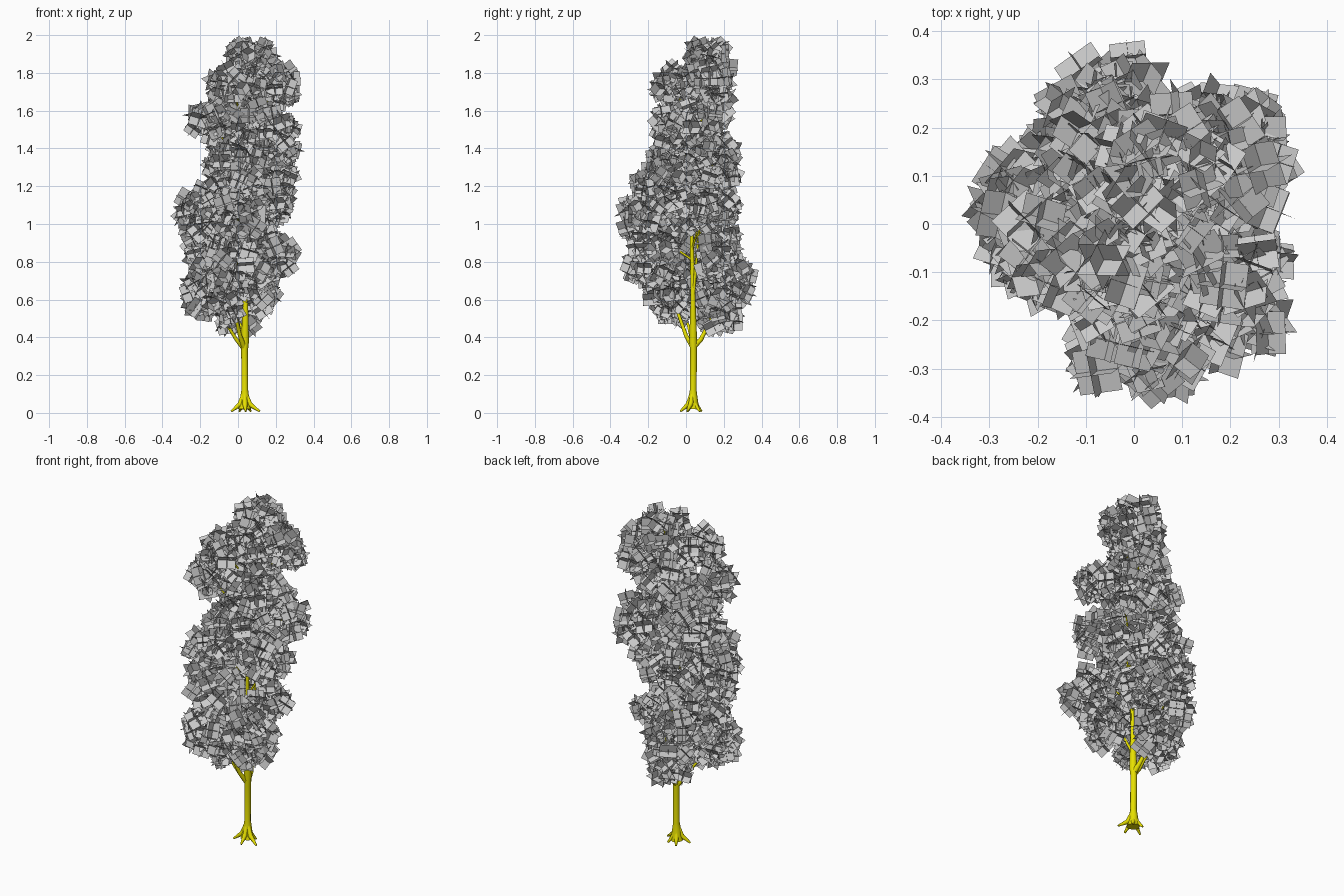
import bpy, bmesh, math, random
from mathutils import Vector, Quaternion

if "Cube" in bpy.data.objects:
    bpy.data.objects.remove(bpy.data.objects["Cube"])

random.seed(7)

bark = bpy.data.materials.new("bark_yellow")
bark.diffuse_color = (0.8, 0.75, 0.0, 1)
bark.use_nodes = True
bark.node_tree.nodes["Principled BSDF"].inputs["Base Color"].default_value = bark.diffuse_color


def tubes(name, paths):
    """Tapered round limbs; each path is a list of (x, y, z, radius)."""
    cu = bpy.data.curves.new(name, 'CURVE')
    cu.dimensions = '3D'
    cu.bevel_depth = 1.0
    cu.bevel_resolution = 2
    cu.use_fill_caps = True
    for pts in paths:
        sp = cu.splines.new('POLY')
        sp.points.add(len(pts) - 1)
        for p, (x, y, z, r) in zip(sp.points, pts):
            p.co = (x, y, z, 1)
            p.radius = r
    cu.materials.append(bark)
    ob = bpy.data.objects.new(name, cu)
    bpy.context.collection.objects.link(ob)
    return ob


# Trunk, flared at the foot and running up through the crown
spine = [(.035, .035, .02, .036), (.035, .037, .06, .027), (.036, .038, .12, .018),
         (.035, .04, .33, .018), (.037, .038, .38, .021), (.04, .037, .6, .013),
         (.04, .03, .95, .01), (.05, .05, 1.3, .009), (.05, .08, 1.6, .007),
         (.06, .11, 1.85, .003)]
tubes("trunk", [spine])

# Roots spreading around the foot
roots = []
for deg, length in ((200, .075), (275, .065), (340, .085), (50, .05), (120, .055)):
    dx, dy = math.cos(math.radians(deg)), math.sin(math.radians(deg))
    roots.append([(.035 + dx * length * t, .035 + dy * length * t, z, r)
                  for t, z, r in ((.1, .1, .01), (.35, .045, .014),
                                  (.65, .028, .01), (1, .008, .005))])
tubes("roots", roots)

# Leaf masses that make up the crown: centre and outer radius
masses = [
    (.06, .12, 1.87, .14), (.21, .13, 1.74, .14), (.02, .08, 1.72, .15),
    (-.04, -.08, 1.74, .125), (-.16, -.06, 1.55, .125), (.05, .1, 1.55, .17),
    (.2, -.05, 1.5, .14), (.19, .14, 1.31, .165), (.02, -.06, 1.36, .17),
    (-.04, .12, 1.36, .16), (.17, -.09, 1.2, .14), (0, -.17, 1.2, .13),
    (-.06, .04, 1.2, .15), (-.2, .02, 1.06, .16), (0, -.23, 1.03, .16),
    (.13, .08, 1.08, .15), (-.08, .17, 1.12, .14), (.18, -.18, .83, .155),
    (0, -.2, .8, .14), (-.18, -.04, .63, .155), (-.03, .23, .7, .165),
    (-.01, .17, .54, .145), (-.14, .04, .86, .16), (.12, .14, .82, .12),
    (-.06, -.06, .58, .13), (.09, -.1, .64, .13), (-.1, .15, .92, .15)]

# Main forks above the bare trunk
tubes("forks", [
    [(.035, .04, .34, .015), (.01, .0, .41, .011), (-.02, -.05, .55, .008), (0, -.18, .8, .004)],
    [(.035, .04, .35, .016), (.03, .08, .39, .012), (.01, .12, .47, .009), (-.02, .22, .7, .004)],
    [(.03, .04, .34, .012), (-.01, .03, .39, .01), (-.06, .01, .47, .007), (-.17, -.04, .63, .004)],
    [(.04, .037, .6, .009), (.05, .05, .75, .008), (.07, .065, .92, .006), (.13, .08, 1.08, .003)]])


def spine_at(z):
    for a, b in zip(spine, spine[1:]):
        if a[2] <= z <= b[2]:
            return Vector(a[:3]).lerp(Vector(b[:3]), (z - a[2]) / (b[2] - a[2]))


# Thin branches from the trunk into each upper leaf mass
twigs = []
for x, y, z, r in masses:
    if z > .95:
        s = spine_at(z - .22)
        tip = Vector((x, y, z))
        mid = s.lerp(tip, .5) + Vector((0, 0, -.02))
        twigs.append([(*s, .006), (*mid, .005), (*tip, .003)])
tubes("branches", twigs)


def hides_trunk(c):
    """Gaps in the crown where the stem stays in view."""
    right_gap = c.x > .02 and -.015 < c.y < .085 and c.z < .92
    front_gap = 0 < c.x < .08 and c.y < .06 and c.z < .62
    return right_gap or front_gap


# Foliage: clumps of three crossed square cards
bm = bmesh.new()
axes = [Vector((1, 0, 0)), Vector((0, 1, 0)), Vector((0, 0, 1))]
for mx, my, mz, R in masses:
    placed = tries = 0
    while placed < 1650 * R * R and tries < 400:
        tries += 1
        d = Vector([random.gauss(0, 1) for _ in range(3)]).normalized()
        c = Vector((mx, my, mz)) + d * (R - .025) * random.uniform(.55, 1)
        if hides_trunk(c):
            continue
        h = random.uniform(.034, .05)
        q = Quaternion([random.gauss(0, 1) for _ in range(4)]).normalized()
        cards = []
        for i in range(3):
            u, v = q @ axes[i] * h, q @ axes[(i + 1) % 3] * h
            cards.append([c + u + v, c - u + v, c - u - v, c + u - v])
        if any(abs(p.x) > .36 or abs(p.y) > .39 or p.z > 2 or p.z < .39
               for k in cards for p in k):
            continue
        for k in cards:
            bm.faces.new([bm.verts.new(p) for p in k])
        placed += 1
me = bpy.data.meshes.new("foliage")
bm.to_mesh(me)
bm.free()
bpy.context.collection.objects.link(bpy.data.objects.new("foliage", me))
